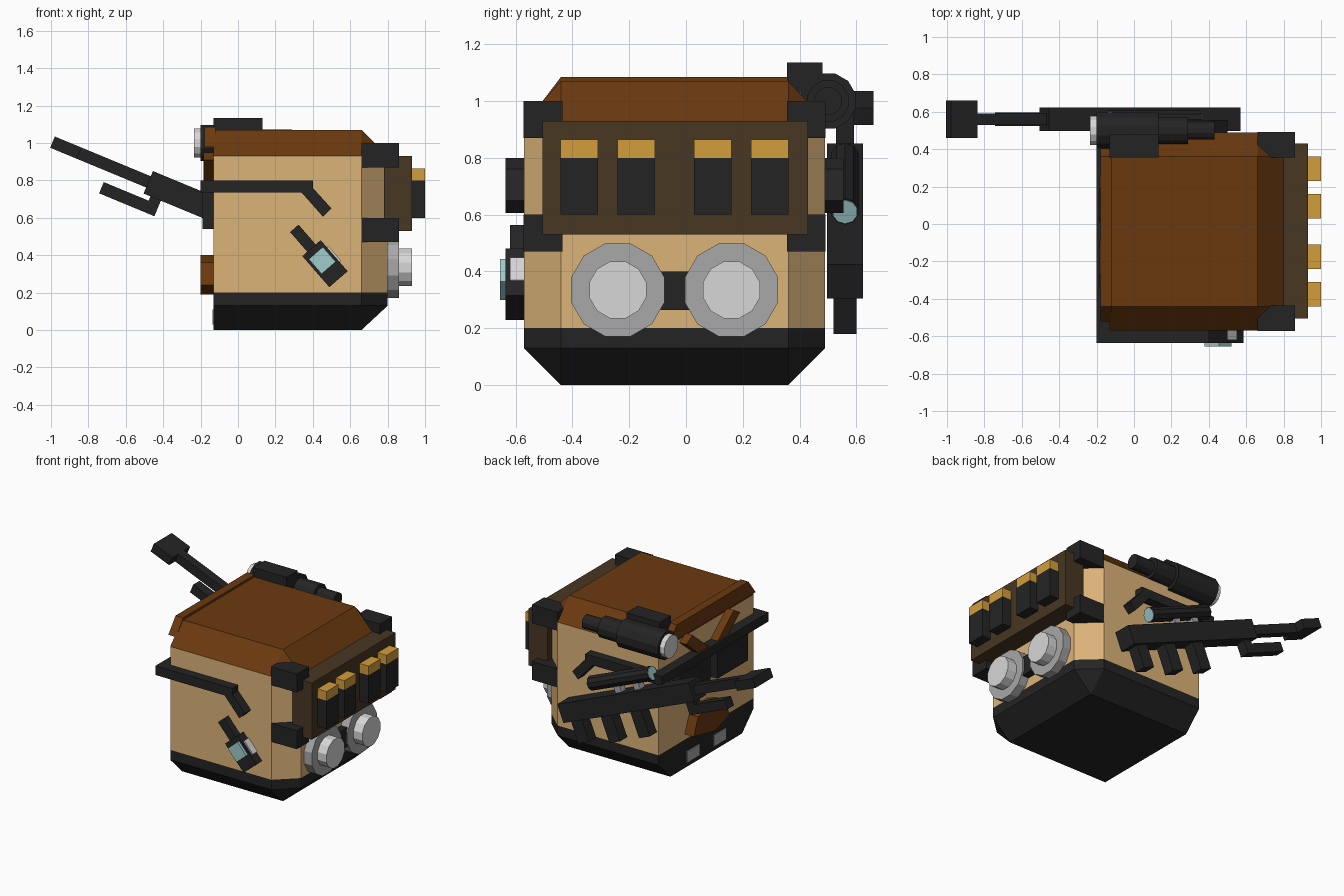
import bpy, bmesh, math
from mathutils import Matrix, Vector

if "Cube" in bpy.data.objects:
    bpy.data.objects.remove(bpy.data.objects["Cube"])


def mat(name, r, g, b):
    lin = [((c / 255 + 0.055) / 1.055) ** 2.4 for c in (r, g, b)]
    m = bpy.data.materials.new(name)
    m.diffuse_color = (*lin, 1)
    m.use_nodes = True
    m.node_tree.nodes["Principled BSDF"].inputs["Base Color"].default_value = m.diffuse_color
    return m


TAN = mat("tan canvas", 220, 179, 121)
BROWN = mat("brown leather", 106, 57, 15)
BLACK = mat("black", 36, 36, 36)
OLIVE = mat("dark olive", 72, 55, 34)
GOLD = mat("brass", 212, 158, 60)
GRAY = mat("gray metal", 168, 168, 168)
LIGHT = mat("light gray", 215, 215, 215)
TEAL = mat("teal glass", 160, 203, 203)
MID_Y = -0.04  # symmetry plane of the pack


def finish(name, bm, mats, xf=None):
    bmesh.ops.remove_doubles(bm, verts=bm.verts, dist=1e-5)
    bmesh.ops.recalc_face_normals(bm, faces=bm.faces)
    if xf:
        bm.transform(xf)
    me = bpy.data.meshes.new(name)
    bm.to_mesh(me)
    bm.free()
    for m in mats:
        me.materials.append(m)
    ob = bpy.data.objects.new(name, me)
    bpy.context.collection.objects.link(ob)
    return ob


def box(name, x, y, z, m, xf=None):
    bm = bmesh.new()
    bmesh.ops.create_cube(bm, size=1)
    for v in bm.verts:
        v.co = [a + (b - a) * (c + 0.5) for (a, b), c in zip((x, y, z), v.co)]
    return finish(name, bm, [m], xf)


def cyl(name, x, y, z, r, m, n=12, xf=None):
    """Cylinder along x with flat top and sides."""
    bm = bmesh.new()
    bmesh.ops.create_cone(bm, cap_ends=True, segments=n, radius1=r, radius2=r, depth=x[1] - x[0])
    place = (Matrix.Translation(((x[0] + x[1]) / 2, y, z)) @ Matrix.Rotation(math.pi / 2, 4, 'Y')
             @ Matrix.Rotation(math.pi / n, 4, 'Z'))
    bm.transform(place)
    return finish(name, bm, [m], xf)


def prism(name, pts, axis, a, b, m):
    """Extrude a 2D profile along axis 'x' (pts y,z) or 'y' (pts x,z)."""
    bm = bmesh.new()
    rings = [[bm.verts.new((t, p, q) if axis == 'x' else (p, t, q)) for p, q in pts] for t in (a, b)]
    n = len(pts)
    bm.faces.new(rings[0])
    bm.faces.new(rings[1])
    for i in range(n):
        j = (i + 1) % n
        bm.faces.new((rings[0][i], rings[0][j], rings[1][j], rings[1][i]))
    return finish(name, bm, [m])


# Pack body: stacked horizontal sections, coloured by height
wide = [(-.13, -.57), (.66, -.57), (.80, -.44), (.80, .36), (.66, .49), (-.13, .49)]
small = [(min(x, .66), max(-.44, min(.36, y))) for x, y in wide]
bm = bmesh.new()
rings = [[bm.verts.new((x, y, z)) for x, y in ring]
         for ring, z in ((small, 0), (wide, .13), (wide, .20), (wide, .93), (small, 1.07))]
for lo, hi in zip(rings, rings[1:]):
    for i in range(6):
        j = (i + 1) % 6
        bm.faces.new((lo[i], lo[j], hi[j], hi[i]))
bm.faces.new(rings[0])
bm.faces.new(rings[-1])
for f in bm.faces:
    h = f.calc_center_median().z
    f.material_index = 0 if h < .2 else 1 if h < .93 else 2
finish("pack_body", bm, [BLACK, TAN, BROWN])

# Lid lip on the wearer side
prism("lid_lip", [(-.52, .98), (-.44, 1.085), (.36, 1.085), (.44, .98)], 'x', -.18, -.12, BROWN)

# Side bars with bent ends, corner clamps, mirrored across the pack
bar = [(-.20, .735), (.34, .735), (.455, .605), (.50, .65), (.40, .76), (.40, .80), (-.20, .80)]
for s, side in ((-1, "front"), (1, "rear")):
    prism(side + "_side_bar", bar, 'y', MID_Y + s * .525, MID_Y + s * .595, BLACK)
    ys = sorted((MID_Y + s * .395, MID_Y + s * .532))
    for k, z in enumerate(((.47, .60), (.87, 1.0))):
        box(f"{side}_corner_clamp_{k}", (.66, .86), ys, z, BLACK)
    # Shoulder straps on the wearer side
    box(side + "_strap_pad", (-.19, -.12), sorted((MID_Y + s * .04, MID_Y + s * .38)), (.54, .78), BLACK)
    top = [(MID_Y + s * a, b) for a, b in ((.05, .80), (.12, .76), (.30, .91), (.23, .95))]
    prism(side + "_upper_strap", top, 'x', -.185, -.12, BROWN)
    box(side + "_lower_plate", (-.136, -.12), sorted((MID_Y + s * .08, MID_Y + s * .22)), (.03, .11), GRAY)
box("back_crossbar", (-.20, -.12), (-.63, .55), (.735, .80), BLACK)
prism("lower_strap", [(-.20, .24), (-.04, .19), (.20, .24), (.15, .36), (-.05, .40), (-.16, .36)],
      'x', -.20, -.12, BROWN)

# Ammunition panel with four cartridges
box("ammo_panel", (.78, .93), (-.505, .43), (.53, .93), OLIVE)
for i, y in enumerate((-.375, -.175, .095, .295)):
    box(f"cartridge_{i}", (.92, 1.0), (y - .066, y + .066), (.60, .80), BLACK)
    box(f"cartridge_tip_{i}", (.92, 1.0), (y - .066, y + .066), (.80, .865), GOLD)

# Round canisters
for i, y in enumerate((-.24, .16)):
    cyl(f"canister_{i}", (.78, .86), y, .335, .17, GRAY)
    cyl(f"canister_cap_{i}", (.85, .93), y, .335, .104, LIGHT)
box("canister_link", (.78, .85), (-.09, .01), (.265, .40), BLACK)

# Handheld radio on the front, local x runs along its length
R = Matrix.Translation((.465, 0, .355)) @ Matrix.Rotation(math.radians(49), 4, 'Y')
box("radio_body", (-.11, .11), (-.635, -.56), (-.065, .065), BLACK, R)
box("radio_antenna", (-.25, -.10), (-.62, -.56), (-.03, .03), BLACK, R)
box("radio_screen", (-.075, .03), (-.655, -.60), (-.05, .05), TEAL, R)
box("radio_button", (-.06, .045), (-.62, -.57), (.06, .075), LIGHT, R)

# Flashlight on the top rear edge
cyl("flashlight_head", (-.20, .13), .50, 1.0, .10, BLACK)
cyl("flashlight_lens", (-.235, -.19), .50, 1.0, .08, LIGHT)
cyl("flashlight_neck", (.12, .29), .50, 1.0, .075, BLACK)
cyl("flashlight_tail", (.28, .43), .50, 1.0, .05, BLACK)
box("flashlight_mount", (-.13, .13), (.355, .48), (1.03, 1.135), BLACK)

# Slung rifle on the rear, local x runs from muzzle to stock
G = Matrix.Translation((-.48, .56, .79)) @ Matrix.Rotation(math.radians(22.5), 4, 'Y')
box("rifle_body", (0, 1.11), (-.063, .063), (-.065, .065), BLACK, G)
box("rifle_barrel", (-.50, .02), (-.032, .032), (-.03, .035), BLACK, G)
box("rifle_muzzle", (-.555, -.40), (-.10, .10), (-.03, .035), BLACK, G)
box("rifle_foregrip_bar", (-.22, .10), (-.035, .035), (-.155, -.09), BLACK, G)
box("rifle_bar_link", (.04, .10), (-.035, .035), (-.10, -.06), BLACK, G)
for name, x, low in (("magazine", .52, -.25), ("grip", .77, -.25), ("stock_foot", 1.02, -.22)):
    box("rifle_" + name, (x - .045, x + .045), (-.04, .04), (low, -.06), BLACK, G)
cyl("scope_tube", (.32, .83), 0, .15, .05, BLACK, 10, G)
for i, x in enumerate((.315, .825)):
    cyl(f"scope_lens_{i}", (x, x + .01), 0, .15, .045, TEAL, 10, G)
for i, x in enumerate((.46, .62)):
    box(f"scope_mount_{i}", (x - .025, x + .025), (-.025, .025), (.06, .12), GRAY, G)
